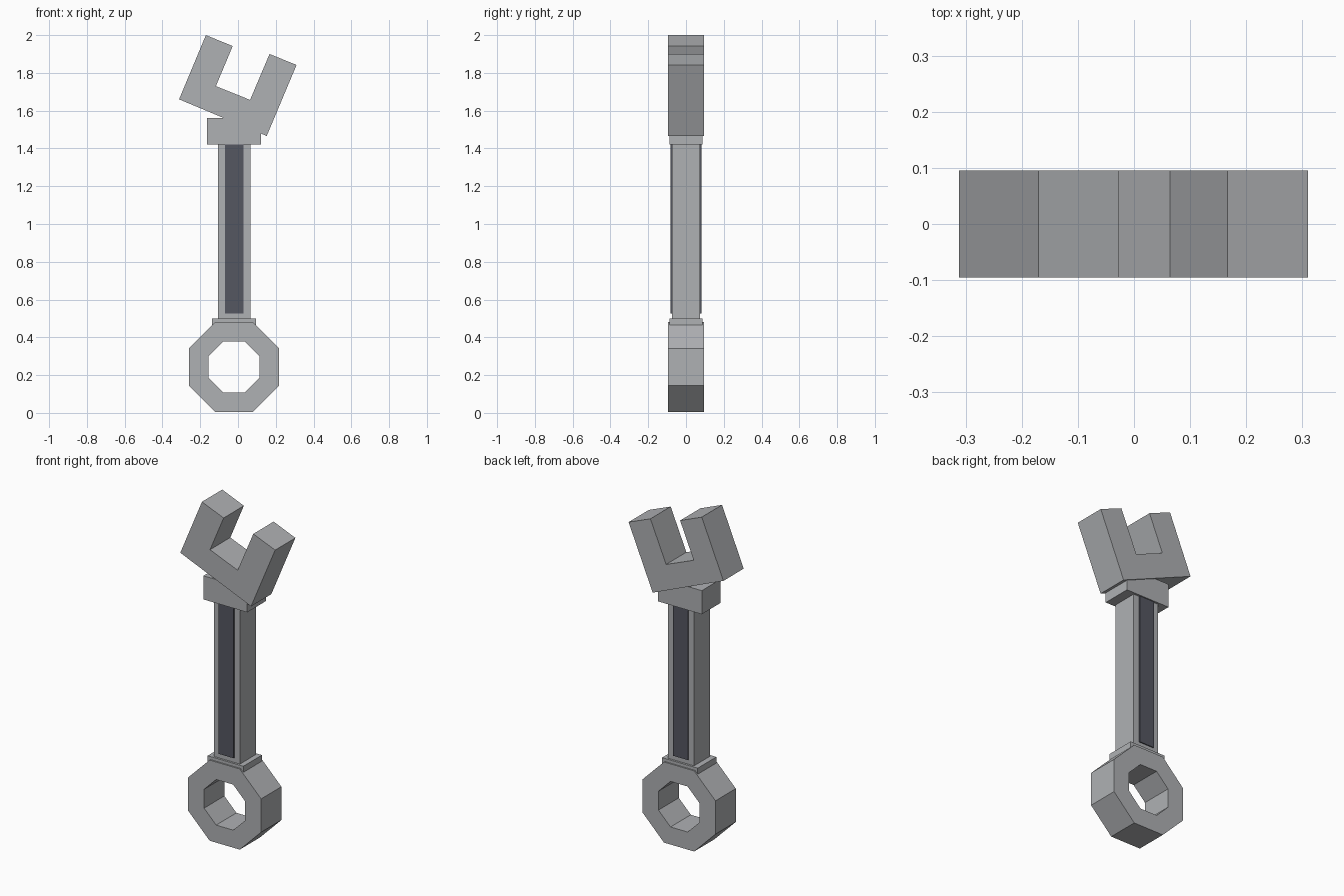
import bpy
import bmesh
from math import cos, pi, sin

if "Cube" in bpy.data.objects:
    bpy.data.objects.remove(bpy.data.objects["Cube"])


def material(name, colour):
    mat = bpy.data.materials.new(name)
    mat.use_nodes = True
    mat.diffuse_color = (*colour, 1)
    mat.node_tree.nodes["Principled BSDF"].inputs["Base Color"].default_value = (*colour, 1)
    return mat


steel = material("steel grey", (0.43, 0.44, 0.455))
dark = material("dark slate", (0.09, 0.095, 0.12))


def finish(bm, name, mat):
    bmesh.ops.recalc_face_normals(bm, faces=bm.faces)
    mesh = bpy.data.meshes.new(name)
    bm.to_mesh(mesh)
    bm.free()
    mesh.materials.append(mat)
    obj = bpy.data.objects.new(name, mesh)
    bpy.context.collection.objects.link(obj)
    return obj


def extrude(bm, faces, depth):
    moved = bmesh.ops.extrude_face_region(bm, geom=faces, use_keep_orig=True)["geom"]
    verts = [v for v in moved if isinstance(v, bmesh.types.BMVert)]
    bmesh.ops.translate(bm, verts=verts, vec=(0, depth, 0))


def slab(name, outline, y0, y1, mat=steel):
    """Extrude a front (x, z) outline from y0 to y1."""
    bm = bmesh.new()
    face = bm.faces.new([bm.verts.new((x, y0, z)) for x, z in outline])
    extrude(bm, [face], y1 - y0)
    return finish(bm, name, mat)


def block(name, x0, x1, z0, z1, y0, y1, mat=steel):
    return slab(name, [(x0, z0), (x1, z0), (x1, z1), (x0, z1)], y0, y1, mat)


def octagon_ring(name, cx, cz, outer, inner, half):
    """Eight-sided ring; outer and inner are distances to the flats."""
    bm = bmesh.new()
    loops = []
    for flat in (outer, inner):
        r = flat / cos(pi / 8)
        angles = [(i + 0.5) * pi / 4 for i in range(8)]
        loops.append([bm.verts.new((cx + r * cos(a), -half, cz + r * sin(a))) for a in angles])
    big, small = loops
    faces = []
    for i in range(8):
        j = (i + 1) % 8
        faces.append(bm.faces.new((big[i], big[j], small[j], small[i])))
    extrude(bm, faces, 2 * half)
    return finish(bm, name, steel)


# Closed end
octagon_ring("ring_end", -0.021, 0.243, 0.239, 0.135, 0.095)
block("ring_collar", -0.138, 0.096, 0.42, 0.50, -0.087, 0.087)

# Handle with a dark panel on both broad sides
block("handle", -0.105, 0.065, 0.48, 1.45, -0.075, 0.075)
for side, y0, y1 in (("front", -0.081, -0.074), ("back", 0.074, 0.081)):
    block(side + "_panel", -0.07, 0.028, 0.527, 1.43, y0, y1, dark)

# Open end
block("jaw_neck", -0.165, 0.122, 1.42, 1.56, -0.088, 0.088)
slab("open_jaw", [(-0.17, 2.0), (-0.028, 1.942), (-0.117, 1.73), (0.064, 1.657),
                  (0.167, 1.90), (0.31, 1.842), (0.152, 1.466), (-0.312, 1.66)],
     -0.095, 0.095)
